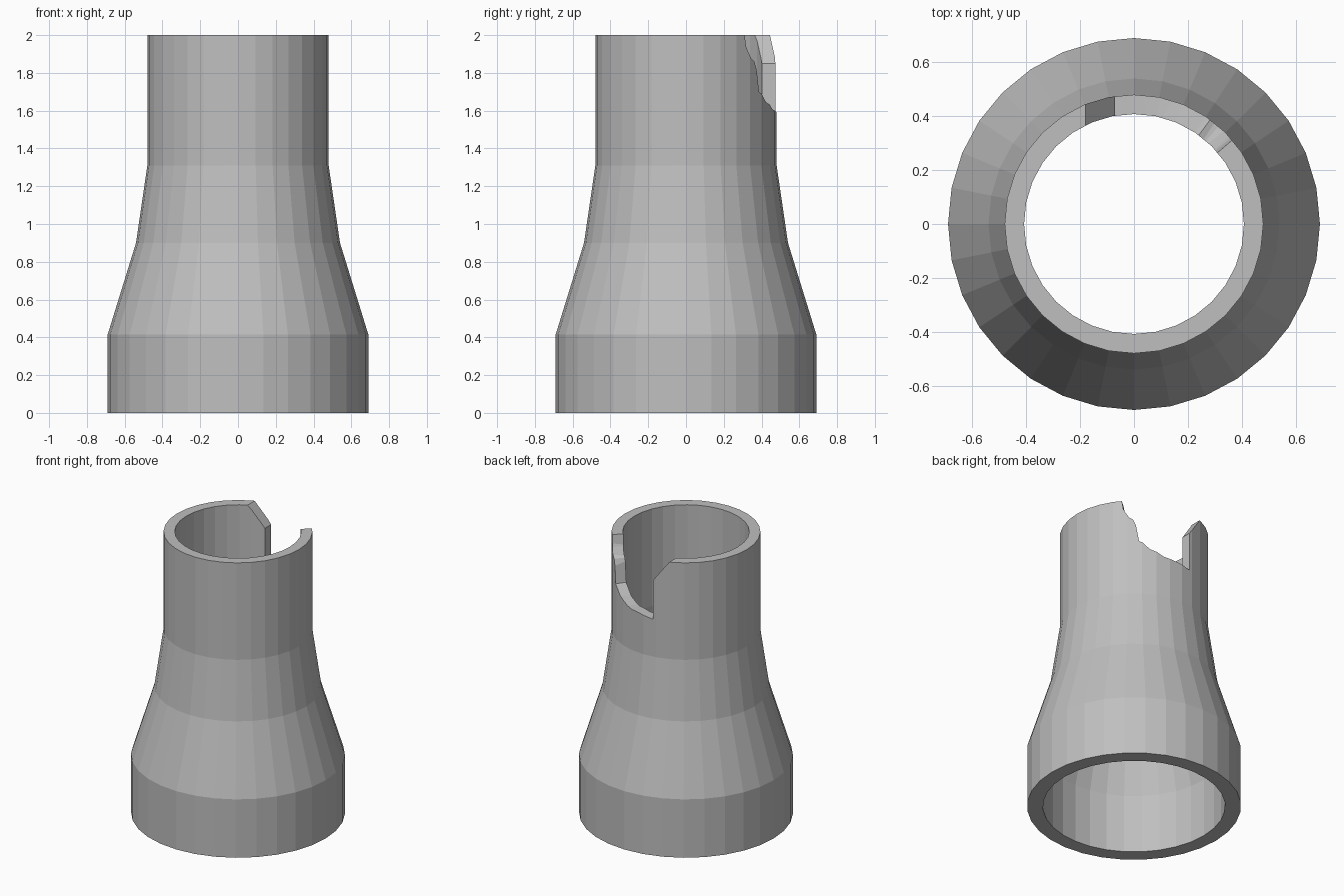
import bpy, bmesh, math

cube = bpy.data.objects.get("Cube")
if cube:
    bpy.data.objects.remove(cube, do_unlink=True)

SIDES = 32

grey = bpy.data.materials.new("plain_grey")
grey.use_nodes = True
colour = (0.52, 0.52, 0.52, 1)
grey.diffuse_color = colour
grey.node_tree.nodes["Principled BSDF"].inputs["Base Color"].default_value = colour


def make_object(name, bm):
    bmesh.ops.recalc_face_normals(bm, faces=bm.faces[:])
    mesh = bpy.data.meshes.new(name)
    bm.to_mesh(mesh)
    bm.free()
    mesh.materials.append(grey)
    obj = bpy.data.objects.new(name, mesh)
    bpy.context.collection.objects.link(obj)
    return obj


def bridge(bm, a, b):
    for i in range(len(a)):
        j = (i + 1) % len(a)
        bm.faces.new((a[i], a[j], b[j], b[i]))


# Stepped hollow tube: outer wall upward, then inner wall downward
outer = [(0.69, 0), (0.69, 0.415), (0.54, 0.9), (0.48, 1.31), (0.48, 2)]
inner = [(0.408, 2), (0.408, 1.31), (0.455, 0.9), (0.588, 0.415), (0.588, 0)]
bm = bmesh.new()
rings = []
for r, z in outer + inner:
    angles = [math.tau * i / SIDES for i in range(SIDES)]
    rings.append([bm.verts.new((r * math.cos(a), r * math.sin(a), z)) for a in angles])
for k, ring in enumerate(rings):
    bridge(bm, ring, rings[(k + 1) % len(rings)])
tube = make_object("stepped_tube", bm)

# Broken notch in the back of the rim: x on the outer wall and height
radial = [(0.365, 2.1), (0.365, 2), (0.352, 1.92), (0.314, 1.86), (0.283, 1.7),
          (0.265, 1.69), (0.18, 1.63), (0.1, 1.6)]
straight = [(-0.07, 1.575), (-0.07, 1.85), (-0.18, 2), (-0.18, 2.1)]
bm = bmesh.new()
loops = []
for reach in (0.33, 0.9):
    loop = []
    for x, z in radial:
        a = math.acos(x / 0.48)
        loop.append(bm.verts.new((reach * math.cos(a), reach * math.sin(a), z)))
    loop += [bm.verts.new((x, reach, z)) for x, z in straight]
    loops.append(loop)
    bm.faces.new(loop)
bridge(bm, *loops)
bmesh.ops.triangulate(bm, faces=bm.faces[:])
cutter = make_object("notch_cutter", bm)
cutter.hide_render = True
cutter.hide_set(True)

cut = tube.modifiers.new("rim_notch", 'BOOLEAN')
cut.operation = 'DIFFERENCE'
cut.solver = 'EXACT'
cut.object = cutter
